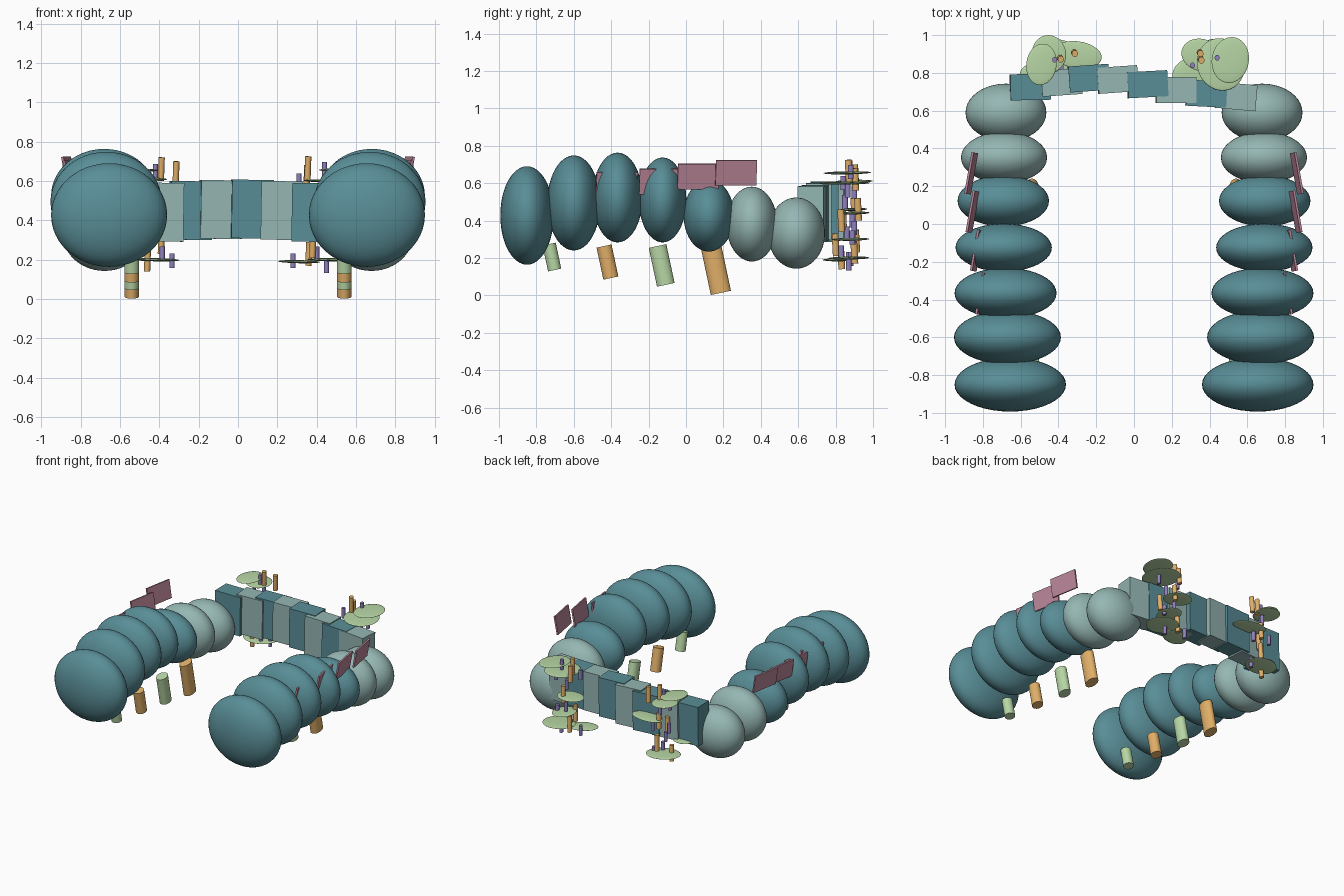
import bpy
from math import radians

COL = {"teal": (.10, .27, .31), "pale": (.30, .47, .45), "green": (.48, .68, .38),
       "orange": (.75, .43, .14), "purple": (.28, .22, .52), "pink": (.50, .24, .32)}
MAT = {}
for n, c in COL.items():
    MAT[n] = bpy.data.materials.new(n)
    MAT[n].diffuse_color = (*c, 1)


def finish(name, mat, size, rot, smooth):
    o = bpy.context.object
    o.name = name
    o.scale = size
    o.rotation_euler = [radians(a) for a in rot]
    o.data.materials.append(MAT[mat])
    bpy.ops.object.transform_apply(location=False, rotation=False, scale=True)
    if smooth:
        bpy.ops.object.shade_smooth_by_angle(angle=radians(40))
    return o


def ball(name, mat, loc, radii, rot=(0, 0, 0)):
    bpy.ops.mesh.primitive_uv_sphere_add(segments=40, ring_count=24, radius=1, location=loc)
    return finish(name, mat, radii, rot, True)


def box(name, mat, loc, size, rot=(0, 0, 0)):
    bpy.ops.mesh.primitive_cube_add(size=1, location=loc)
    return finish(name, mat, size, rot, False)


def rod(name, mat, loc, rx, ry, h, rot=(0, 0, 0)):
    bpy.ops.mesh.primitive_cylinder_add(vertices=24, radius=1, depth=1, location=loc)
    return finish(name, mat, (rx, ry, h), rot, True)


# arm segments: x, y, z, rx, ry, rz
SEGMENTS = [(.655, -.85, .427, .295, .143, .263), (.67, -.60, .494, .283, .142, .254),
            (.68, -.366, .523, .27, .134, .24), (.69, -.125, .51, .255, .127, .227),
            (.692, .122, .427, .242, .135, .193), (.688, .352, .381, .228, .136, .2),
            (.678, .59, .333, .214, .153, .19)]
# legs: y, z of centre, ry, height
LEGS = [(-.717, .205, .036, .142), (-.42, .178, .041, .175),
        (-.13, .16, .048, .212), (.16, .138, .055, .255)]
# fins: x, y, z
FINS = [(.862, .268, .655), (.855, .065, .635), (.832, -.14, .608), (.805, -.37, .59)]

for side, s in (("left", -1), ("right", 1)):
    for i, (x, y, z, rx, ry, rz) in enumerate(SEGMENTS):
        ball(f"{side}_arm_segment_{i+1}", "pale" if i > 4 else "teal",
             (s * x, y, z), (rx, ry, rz))
    for i, (y, z, ry, h) in enumerate(LEGS):
        rod(f"{side}_leg_{i+1}", "orange" if i % 2 else "green",
            (s * .54, y, z), .038, ry, h, (12, 0, 0))
    for i, (x, y, z) in enumerate(FINS):
        box(f"{side}_fin_{i+1}", "pink", (s * x, y, z), (.012, .222, .138),
            (0, s * 10, s * 10))

# rear bar blocks: x, y, z, yaw
BLOCKS = [(-.55, .725, .435, 1), (-.386, .75, .442, 4), (-.24, .772, .45, 4),
          (-.087, .765, .455, 4), (.071, .74, .457, 3), (.223, .71, .45, 0),
          (.383, .69, .44, -3), (.54, .675, .435, -5)]
for i, (x, y, z, yaw) in enumerate(BLOCKS):
    box(f"rear_bar_block_{i+1}", "pale" if i % 2 else "teal", (x, y, z),
        (.212, .138, .298), (0, 1, yaw))

# leaf pads: x, y, z, rx, ry, yaw
PADS = [(-.49, .845, .655, .08, .11, -8), (-.45, .90, .61, .09, .1, 10),
        (-.30, .895, .46, .13, .072, -8), (-.42, .875, .2, .125, .1, 15),
        (-.53, .79, .3, .075, .06, 0),
        (.51, .868, .655, .098, .122, -10), (.46, .845, .6, .125, .14, 20),
        (.355, .895, .44, .105, .085, -15), (.47, .87, .2, .12, .11, 0),
        (.31, .81, .19, .11, .075, 20), (.42, .88, .3, .08, .1, 0)]
for i, (x, y, z, rx, ry, yaw) in enumerate(PADS):
    ball(f"leaf_pad_{i+1}", "green", (x, y, z), (rx, ry, .008), (1, 1, yaw))

# hanging stems: x, y, z
ORANGE = [(-.39, .875, .66), (-.315, .905, .64), (-.40, .9, .46), (-.43, .84, .41),
          (-.46, .83, .2), (-.39, .91, .29),
          (.355, .87, .665), (.35, .905, .62), (.40, .92, .46), (.46, .83, .4),
          (.38, .8, .27), (.36, .9, .23)]
PURPLE = [(-.42, .87, .65), (-.41, .9, .55), (-.45, .84, .57), (-.34, .89, .4),
          (-.43, .86, .33), (-.335, .87, .195), (-.385, .83, .23), (-.48, .89, .42),
          (.31, .84, .6), (.44, .88, .66), (.50, .865, .56), (.42, .85, .5),
          (.39, .9, .36), (.47, .89, .31), (.28, .88, .195), (.40, .83, .23),
          (.45, .87, .17)]
for i, p in enumerate(ORANGE):
    rod(f"orange_stem_{i+1}", "orange", p, .016, .018, .12, (3, 2, 0))
for i, p in enumerate(PURPLE):
    rod(f"purple_stem_{i+1}", "purple", p, .013, .015, .075)
